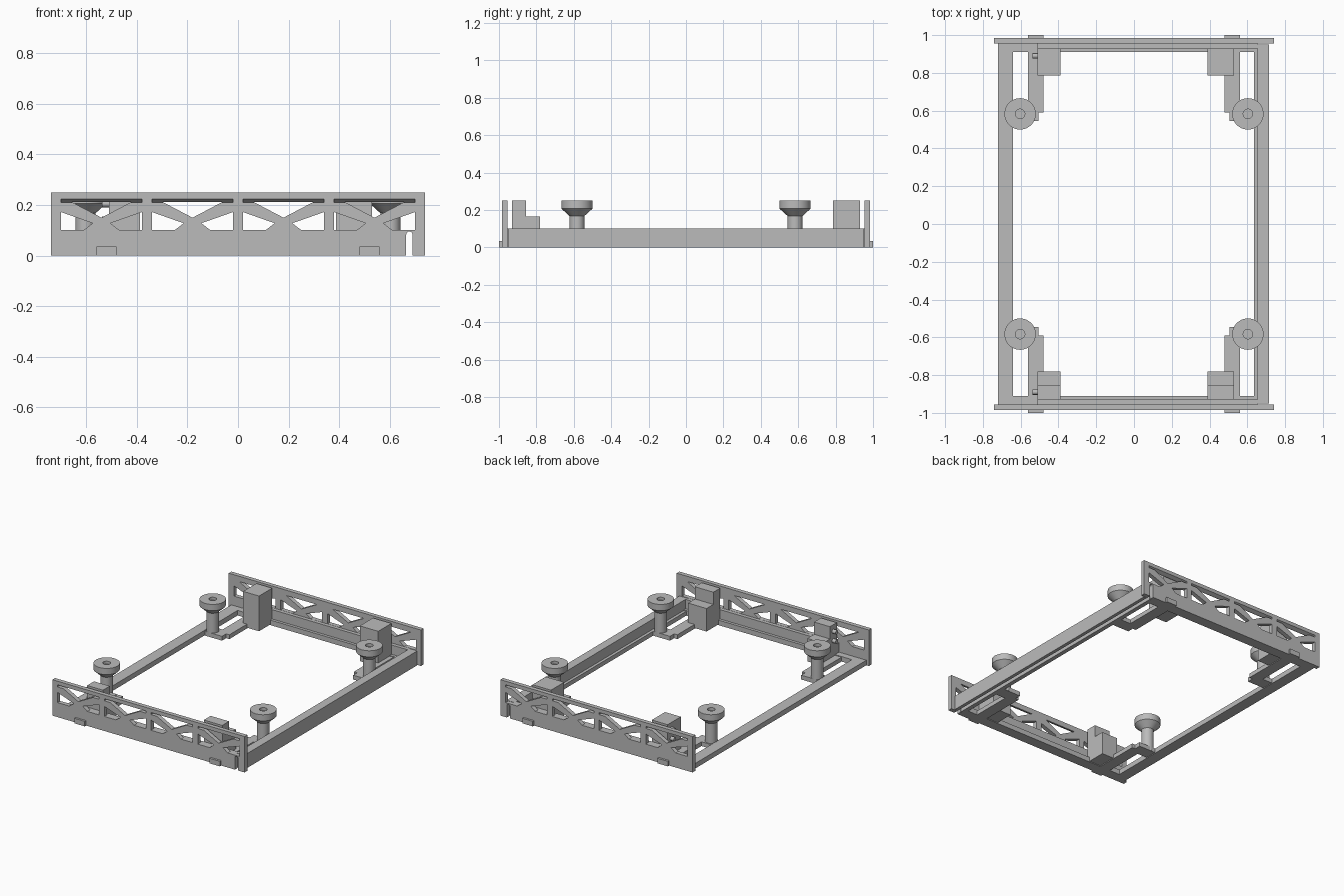
import bpy, bmesh, math
from mathutils import Matrix, Vector

if "Cube" in bpy.data.objects:
    bpy.data.objects.remove(bpy.data.objects["Cube"], do_unlink=True)

grey = bpy.data.materials.new("plain_grey")
grey.use_nodes = True
grey.diffuse_color = (0.5, 0.5, 0.5, 1)
grey.node_tree.nodes["Principled BSDF"].inputs["Base Color"].default_value = (0.5, 0.5, 0.5, 1)


def make(name, bm):
    bmesh.ops.recalc_face_normals(bm, faces=bm.faces)
    mesh = bpy.data.meshes.new(name)
    bm.to_mesh(mesh)
    bm.free()
    mesh.materials.append(grey)
    ob = bpy.data.objects.new(name, mesh)
    bpy.context.collection.objects.link(ob)
    return ob


def add_prism(bm, points, direction):
    """Closed prism: a polygon of 3D points pushed along a direction."""
    a = [bm.verts.new(p) for p in points]
    b = [bm.verts.new(Vector(p) + Vector(direction)) for p in points]
    bm.faces.new(a)
    bm.faces.new(b[::-1])
    for i in range(len(a)):
        j = (i + 1) % len(a)
        bm.faces.new((a[i], b[i], b[j], a[j]))


def prism(name, points, direction):
    bm = bmesh.new()
    add_prism(bm, points, direction)
    return make(name, bm)


def box(name, x0, x1, y0, y1, z0, z1):
    return prism(name, [(x0, y0, z0), (x1, y0, z0), (x1, y1, z0), (x0, y1, z0)], (0, 0, z1 - z0))


def lathe(name, profile, centre, sides=48):
    bm = bmesh.new()
    verts = [bm.verts.new((r, 0, z)) for r, z in profile]
    edges = [bm.edges.new(p) for p in zip(verts, verts[1:])]
    bmesh.ops.spin(bm, geom=verts + edges, cent=(0, 0, 0), axis=(0, 0, 1),
                   angle=math.tau, steps=sides)
    bmesh.ops.remove_doubles(bm, verts=bm.verts, dist=1e-5)
    bmesh.ops.translate(bm, verts=bm.verts, vec=centre)
    return smooth(make(name, bm))


def smooth(ob):
    bpy.ops.object.select_all(action="DESELECT")
    ob.select_set(True)
    bpy.context.view_layer.objects.active = ob
    bpy.ops.object.shade_smooth_by_angle(angle=math.radians(30))
    return ob


def carve(ob, cutters):
    """Cut the helper shapes out of an object, then drop the helpers."""
    for c in cutters:
        c.hide_render = True
        mod = ob.modifiers.new("cut", "BOOLEAN")
        mod.operation, mod.solver, mod.object = "DIFFERENCE", "EXACT", c
    graph = bpy.context.evaluated_depsgraph_get()
    mesh = bpy.data.meshes.new_from_object(ob.evaluated_get(graph))
    ob.modifiers.clear()
    ob.data = mesh
    for c in cutters:
        bpy.data.objects.remove(c, do_unlink=True)


def truss_panel(name, s):
    """End panel: outline with a round-topped notch, braced windows, sloped top recess."""
    outer, inner = s * 0.985, s * 0.955
    notch = [(0.678 + 0.0125 * math.cos(a), 0.083 + 0.0125 * math.sin(a))
             for a in (math.pi * i / 8 for i in range(9))]
    outline = [(-0.74, 0), (-0.74, 0.25), (0.74, 0.25), (0.74, 0), (0.6905, 0)] + notch + [(0.6655, 0)]
    panel = prism(name, [(x, outer, z) for x, z in outline], (0, inner - outer, 0))
    windows, recess = bmesh.new(), bmesh.new()
    through = (0, -s * 0.07, 0)
    for c in (-0.54, -0.18, 0.18, 0.54):
        shapes = [[(-0.12, 0.213), (0.12, 0.213), (0, 0.15)]]
        for m in (-1, 1):
            shapes.append([(m * 0.16, 0.101), (m * 0.07, 0.101), (m * 0.035, 0.128), (m * 0.16, 0.172)])
        for shape in shapes:
            add_prism(windows, [(c + x, s * 1.005, z) for x, z in shape], through)
        add_prism(recess, [(c - 0.16, s * 0.99, 0.21), (c - 0.16, s * 0.99, 0.227),
                           (c - 0.16, s * 0.957, 0.21)], (0.32, 0, 0))
    carve(panel, [make("window_cutter", windows), make("recess_cutter", recess)])


# Left rail: a downward-open channel with a low inner ledge
box("left_rail_outer_wall", 0.691, 0.715, -0.95, 0.95, 0, 0.1)
box("left_rail_inner_wall", 0.655, 0.665, -0.95, 0.95, 0, 0.1)
box("left_rail_cap", 0.665, 0.691, -0.95, 0.95, 0.095, 0.1)
box("left_rail_ledge", 0.635, 0.655, -0.91, 0.91, 0, 0.03)

# Right rail: a flat strip
box("right_rail", -0.72, -0.64, -0.955, 0.955, 0, 0.035)

for s, end in ((-1, "front"), (1, "back")):
    truss_panel(end + "_truss_panel", s)

    def ends(name, x0, x1, y0, y1, z0, z1):
        lo, hi = sorted((s * y0, s * y1))
        return box(end + "_" + name, x0, x1, lo, hi, z0, z1)

    # Cross beam with its ledge
    ends("beam_wall", -0.51, 0.655, 0.93, 0.955, 0, 0.1)
    ends("beam_ledge", -0.64, 0.655, 0.91, 0.93, 0, 0.035)
    ends("beam_end_plate", -0.64, -0.51, 0.93, 0.955, 0, 0.035)

    for m, side in ((-1, "right"), (1, "left")):
        def part(name, x0, x1, *rest):
            lo, hi = sorted((m * x0, m * x1))
            return ends(side + "_" + name, lo, hi, *rest)

        # Outer tabs on the panel
        part("tab", 0.48, 0.56, 0.985, 1.0, 0, 0.035)

        # Stepped arm carrying the foot
        prism(end + "_" + side + "_arm",
              [(m * x, s * y, 0) for x, y in ((0.56, 0.91), (0.48, 0.91), (0.48, 0.59), (0.505, 0.59),
                                              (0.505, 0.545), (0.635, 0.545), (0.635, 0.63), (0.56, 0.63))],
              (0, 0, 0.03))

        # Round pedestal with a flared head and a shallow socket
        lathe(end + "_" + side + "_pedestal",
              [(0, 0.005), (0.04, 0.005), (0.04, 0.168), (0.083, 0.207), (0.083, 0.25),
               (0.025, 0.25), (0.025, 0.23), (0, 0.23)], (m * 0.603, s * 0.583, 0))

        # Corner blocks: plain at the back, stepped at the front
        x1 = 0.51 if m < 0 else 0.53
        if s > 0:
            part("block", 0.388, x1, 0.785, 0.93, 0.005, 0.25)
        else:
            part("block_tall", 0.388, x1, 0.855, 0.93, 0.005, 0.25)
            part("block_low", 0.388, x1, 0.78, 0.855, 0.005, 0.165)

    # Small pins on the right block
    for z in (0.14, 0.205):
        bm = bmesh.new()
        bmesh.ops.create_cone(bm, cap_ends=True, segments=20, radius1=0.014, radius2=0.014, depth=0.03,
                              matrix=Matrix.Translation((-0.523, s * 0.89, z)) @ Matrix.Rotation(math.pi / 2, 4, "Y"))
        smooth(make(end + "_pin", bm))
